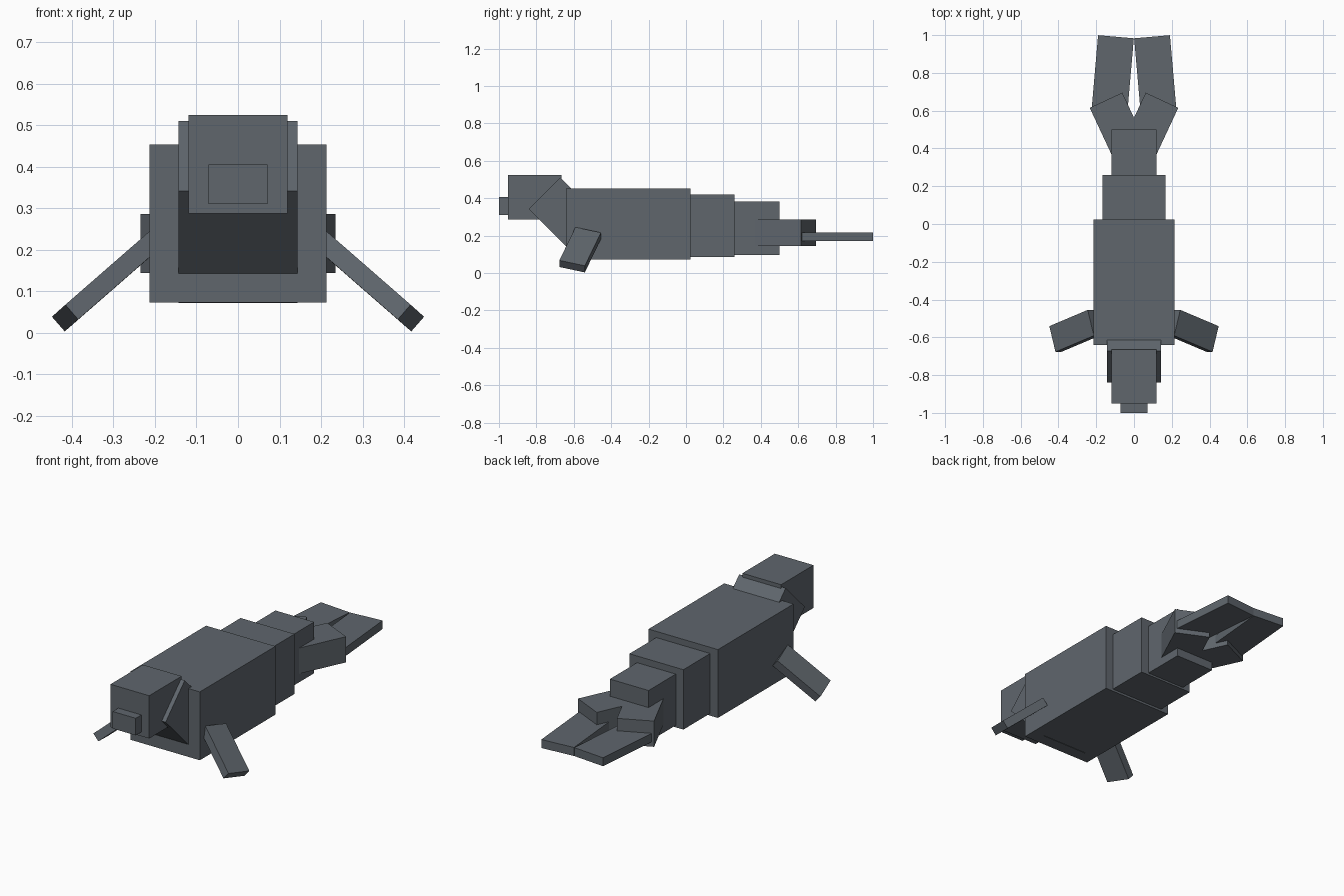
import bpy, bmesh
from math import radians
from mathutils import Matrix, Vector

if "Cube" in bpy.data.objects:
    bpy.data.objects.remove(bpy.data.objects["Cube"], do_unlink=True)

# Single slate grey hide colour
hide = bpy.data.materials.new("slate_grey")
hide.use_nodes = True
hide.diffuse_color = (0.115, 0.133, 0.152, 1)
hide.node_tree.nodes["Principled BSDF"].inputs["Base Color"].default_value = hide.diffuse_color


def box(name, center, size, rot=Matrix.Identity(4), mirror=False):
    """Add a rotated box; mirror flips it to the other side of x = 0."""
    bm = bmesh.new()
    bmesh.ops.create_cube(bm, size=1)
    m = Matrix.Translation(center) @ rot @ Matrix.Diagonal((*size, 1))
    if mirror:
        m = Matrix.Diagonal((-1, 1, 1, 1)) @ m
    bm.transform(m)
    bmesh.ops.recalc_face_normals(bm, faces=bm.faces)
    mesh = bpy.data.meshes.new(name)
    bm.to_mesh(mesh)
    bm.free()
    mesh.materials.append(hide)
    obj = bpy.data.objects.new(name, mesh)
    bpy.context.collection.objects.link(obj)


def pair(name, center, size, rot):
    box("left_" + name, center, size, rot)
    box("right_" + name, center, size, rot, mirror=True)


# Body segments from nose to tail
box("snout", (0, -0.97, 0.358), (0.142, 0.06, 0.095))
box("head", (0, -0.808, 0.406), (0.238, 0.285, 0.238))
box("neck", (0, -0.621, 0.291), (0.286, 0.238, 0.382), Matrix.Rotation(radians(45), 4, "X"))
box("torso", (0, -0.308, 0.263), (0.427, 0.665, 0.38))
box("hips", (0, 0.14, 0.252), (0.332, 0.24, 0.333))
box("tail_base", (0, 0.379, 0.239), (0.238, 0.24, 0.285))

# Front flippers: angled out, back and down
along = Vector((0.72, -0.305, -0.628)).normalized()
up = along.cross(Vector((0.25, 0.946, -0.223))).normalized()
across = up.cross(along)
flipper_rot = Matrix((along, across, up)).transposed().to_4x4()
pair("front_flipper", (0.315, -0.566, 0.124), (0.283, 0.143, 0.047), flipper_rot)

# Hind legs splay outward, flat fins turn back inward
pair("hind_leg", (0.088, 0.526, 0.215), (0.19, 0.285, 0.143), Matrix.Rotation(radians(-25), 4, "Z"))
pair("hind_fin", (0.112, 0.802, 0.194), (0.19, 0.38, 0.047), Matrix.Rotation(radians(5), 4, "Z"))
